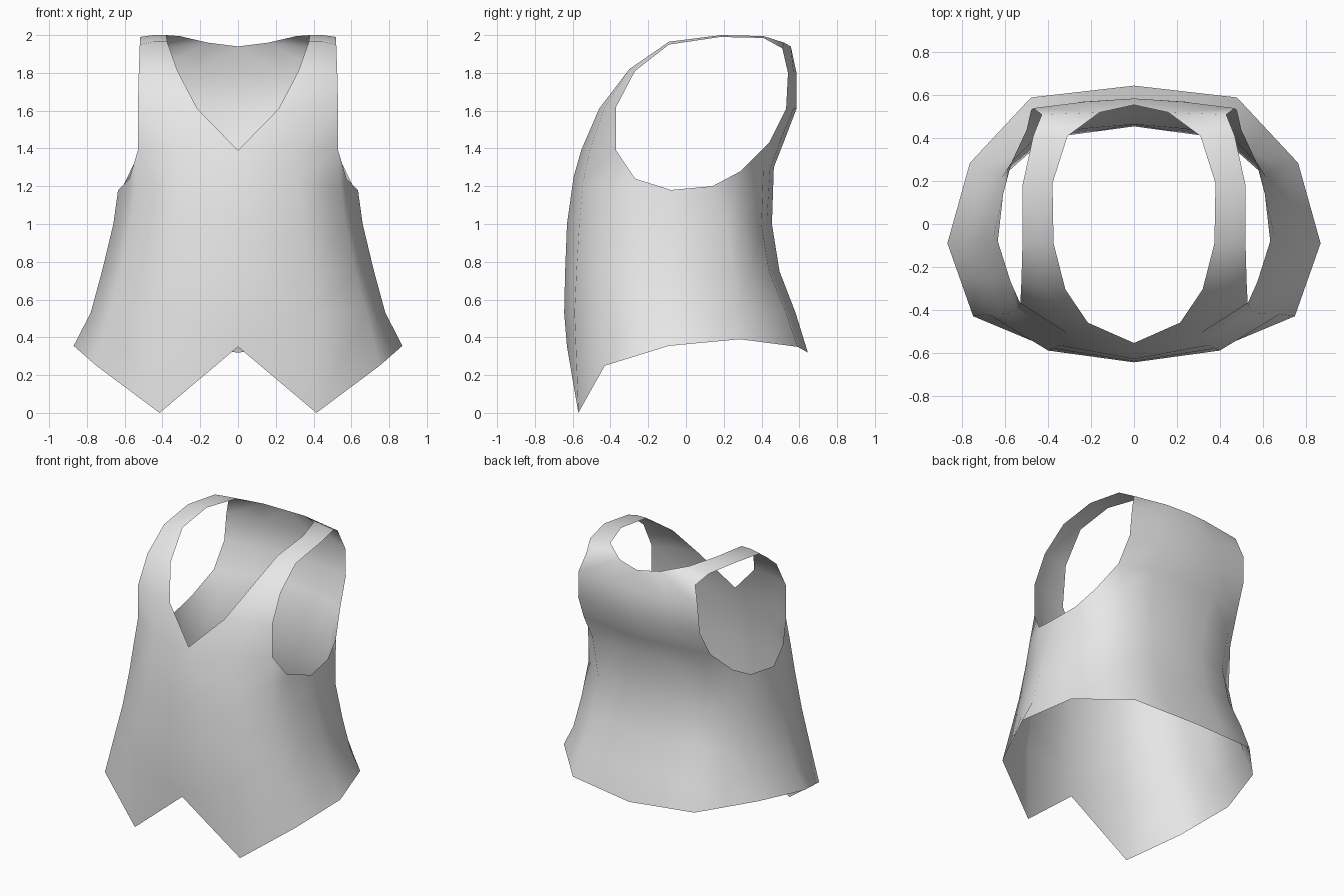
import bpy
import bmesh
from mathutils import Vector

default_cube = bpy.data.objects.get("Cube")
if default_cube:
    bpy.data.objects.remove(default_cube, do_unlink=True)

fabric = bpy.data.materials.new("light grey fabric")
fabric.use_nodes = True
fabric.diffuse_color = (0.8, 0.8, 0.8, 1)
fabric.node_tree.nodes["Principled BSDF"].inputs["Base Color"].default_value = (0.8, 0.8, 0.8, 1)

bm = bmesh.new()
known_verts = {}


def vert(point):
    """Return the vertex at a point, sharing it between neighbouring panels."""
    key = tuple(round(c, 4) for c in point)
    if key not in known_verts:
        known_verts[key] = bm.verts.new(key)
    return known_verts[key]


def panel(points):
    """Add one face, dropping repeated corners."""
    corners = list(dict.fromkeys(vert(p) for p in points))
    if len(corners) > 2:
        bm.faces.new(corners).smooth = True


def bridge(lower, upper):
    """Join two rows of equal length with quads facing outward."""
    for i in range(len(lower) - 1):
        panel((lower[i], lower[i + 1], upper[i + 1], upper[i]))


def with_midpoints(row):
    """Add the in-between columns at the side front, side back and back."""
    row = [Vector(p) for p in row]
    front, tip, side_front, side, side_back, back, spine = row
    return [front, tip, side_front, (side_front + side) / 2, side, side_back,
            (side_back + back) / 2, back, (back + spine) / 2, spine]


def level_row(z, outline):
    """Body row at one height, from front centre round to the spine."""
    return with_midpoints([(x, y, z) for x, y in outline])


# Left half of the body, from the pointed hem to the waist
hem = with_midpoints([
    (0, -.63, .35), (.415, -.57, 0), (.75, -.43, .25), (.87, -.09, .355),
    (.765, .285, .39), (.48, .59, .35), (0, .645, .32)])
hip = level_row(.53, [(0, -.645), (.4, -.59), (.68, -.42), (.78, -.09),
                      (.70, .27), (.46, .53), (0, .58)])
belly = level_row(.75, [(0, -.64), (.38, -.58), (.62, -.42), (.72, -.09),
                        (.65, .25), (.43, .44), (0, .495)])
waist = level_row(1, [(0, -.63), (.35, -.565), (.57, -.415), (.66, -.08),
                      (.615, .22), (.41, .40), (0, .455)])

# Row that meets the lower rim of the armhole
underarm = [
    (0, -.595, 1.25), (.32, -.545, 1.22), (.545, -.40, 1.2), (.575, -.27, 1.24),
    (.635, -.08, 1.18), (.61, .14, 1.2), (.57, .29, 1.28),
    (.45, .41, 1.28), (.23, .445, 1.29), (0, .465, 1.3)]

body = [hem, hip, belly, waist, underarm]
for lower, upper in zip(body, body[1:]):
    bridge(lower, upper)

# Front chest: the V of the neckline out to the armhole
chest = [(0, -.555, 1.39), (.31, -.51, 1.39), (.53, -.37, 1.39)]
bridge(underarm[:4], chest + [underarm[3]])

# Shoulder strap: neck edge, middle and armhole edge, from front to back
strap = [
    chest,
    [(.215, -.46, 1.61), (.38, -.43, 1.62), (.53, -.37, 1.62)],
    [(.32, -.305, 1.81), (.425, -.3, 1.82), (.525, -.27, 1.81)],
    [(.375, -.09, 1.965), (.45, -.09, 1.965), (.52, -.09, 1.95)],
    [(.38, .19, 2), (.45, .185, 2), (.52, .18, 1.99)],
    [(.31, .41, 1.995), (.39, .41, 1.995), (.47, .41, 1.985)]]
for lower, upper in zip(strap, strap[1:]):
    bridge(lower, upper)

# Upper back: armhole edge, middle and spine
shoulder_blade = [(.5, .44, 1.43), (.25, .5, 1.44), (0, .52, 1.44)]
upper_back = [
    shoulder_blade,
    [(.48, .53, 1.61), (.24, .57, 1.61), (0, .585, 1.61)],
    [(.47, .54, 1.8), (.23, .57, 1.8), (0, .585, 1.8)],
    [(.43, .51, 1.93), (.16, .52, 1.96), (0, .555, 1.94)]]
bridge(underarm[6:], [underarm[6]] + shoulder_blade)
for lower, upper in zip(upper_back, upper_back[1:]):
    bridge(lower, upper)

# Shoulder corner joining the strap to the back
panel(strap[-1] + upper_back[-1][:2])

mesh = bpy.data.meshes.new("vest")
bm.to_mesh(mesh)
bm.free()
mesh.materials.append(fabric)
vest = bpy.data.objects.new("vest", mesh)
bpy.context.collection.objects.link(vest)

# Mirror the left half onto the right and weld the centre seam
mirror = vest.modifiers.new("mirror halves", "MIRROR")
mirror.use_axis = (True, False, False)
mirror.use_clip = True
mirror.merge_threshold = 0.001
